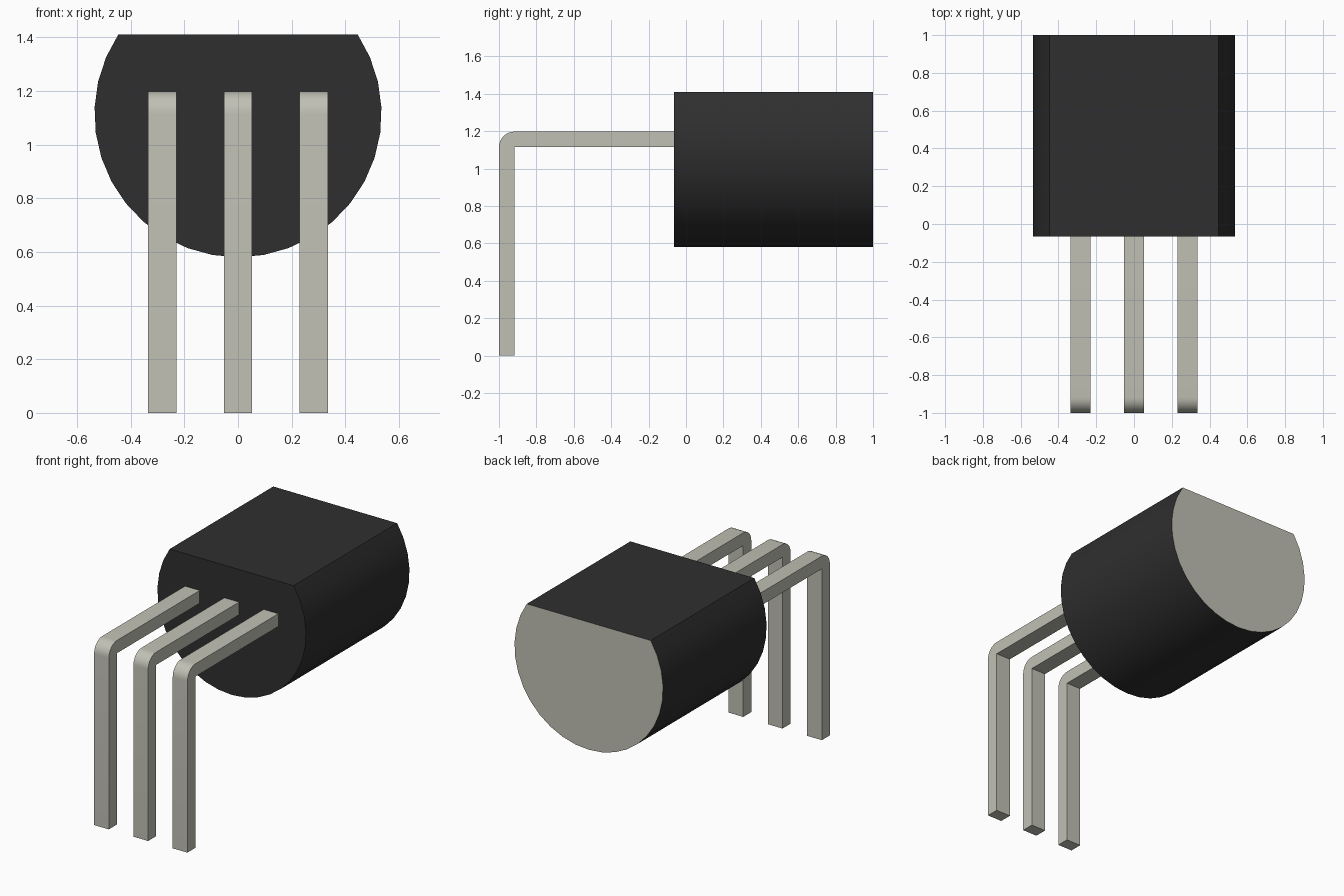
import bpy, bmesh
from math import sin, cos, asin, pi, radians
from mathutils import Vector

cube = bpy.data.objects.get("Cube")
if cube:
    bpy.data.objects.remove(cube, do_unlink=True)


def material(name, colour):
    mat = bpy.data.materials.new(name)
    mat.use_nodes = True
    mat.diffuse_color = (*colour, 1)
    mat.node_tree.nodes["Principled BSDF"].inputs["Base Color"].default_value = (*colour, 1)
    return mat


black = material("black plastic", (0.028, 0.028, 0.028))
metal = material("tinned metal", (0.53, 0.53, 0.46))


def extrude_profile(name, points, direction, mats):
    """Close a planar profile and extrude it into a solid."""
    bm = bmesh.new()
    face = bm.faces.new([bm.verts.new(p) for p in points])
    ext = bmesh.ops.extrude_face_region(bm, geom=[face], use_keep_orig=True)
    moved = [g for g in ext["geom"] if isinstance(g, bmesh.types.BMVert)]
    bmesh.ops.translate(bm, verts=moved, vec=Vector(direction))
    bmesh.ops.recalc_face_normals(bm, faces=bm.faces)
    mesh = bpy.data.meshes.new(name)
    bm.to_mesh(mesh)
    bm.free()
    for m in mats:
        mesh.materials.append(m)
    obj = bpy.data.objects.new(name, mesh)
    bpy.context.collection.objects.link(obj)
    bpy.ops.object.select_all(action="DESELECT")
    obj.select_set(True)
    bpy.context.view_layer.objects.active = obj
    bpy.ops.object.shade_smooth_by_angle(angle=radians(25))
    return obj


# Body: a cylinder lying along y with a flat top
radius, axis_z, top_z = 0.535, 1.115, 1.41
front_y, back_y = -0.065, 1.0
start = asin((top_z - axis_z) / radius)
sweep = pi + 2 * start
steps = 24
arc = [start - sweep * i / steps for i in range(steps + 1)]
body = extrude_profile(
    "body",
    [(radius * cos(a), front_y, axis_z + radius * sin(a)) for a in arc],
    (0, back_y - front_y, 0), [black, metal])

# Bare metal back end
for poly in body.data.polygons:
    if poly.normal.y > 0.9:
        poly.material_index = 1

# Legs: flat strips bent down with a rounded outer corner
width, thick, pitch = 0.106, 0.083, 0.283
inner_y, inner_z = -1 + thick, 1.115
bend = [(inner_y - thick * sin(a), inner_z + thick * cos(a))
        for a in (pi / 2 * i / 8 for i in range(9))]
outline = [(front_y, inner_z), (front_y, inner_z + thick), *bend,
           (-1, 0), (inner_y, 0), (inner_y, inner_z)]
for i, side in enumerate(("right", "middle", "left")):
    x = (i - 1) * pitch - width / 2
    extrude_profile(side + "_leg", [(x, y, z) for y, z in outline], (width, 0, 0), [metal])
